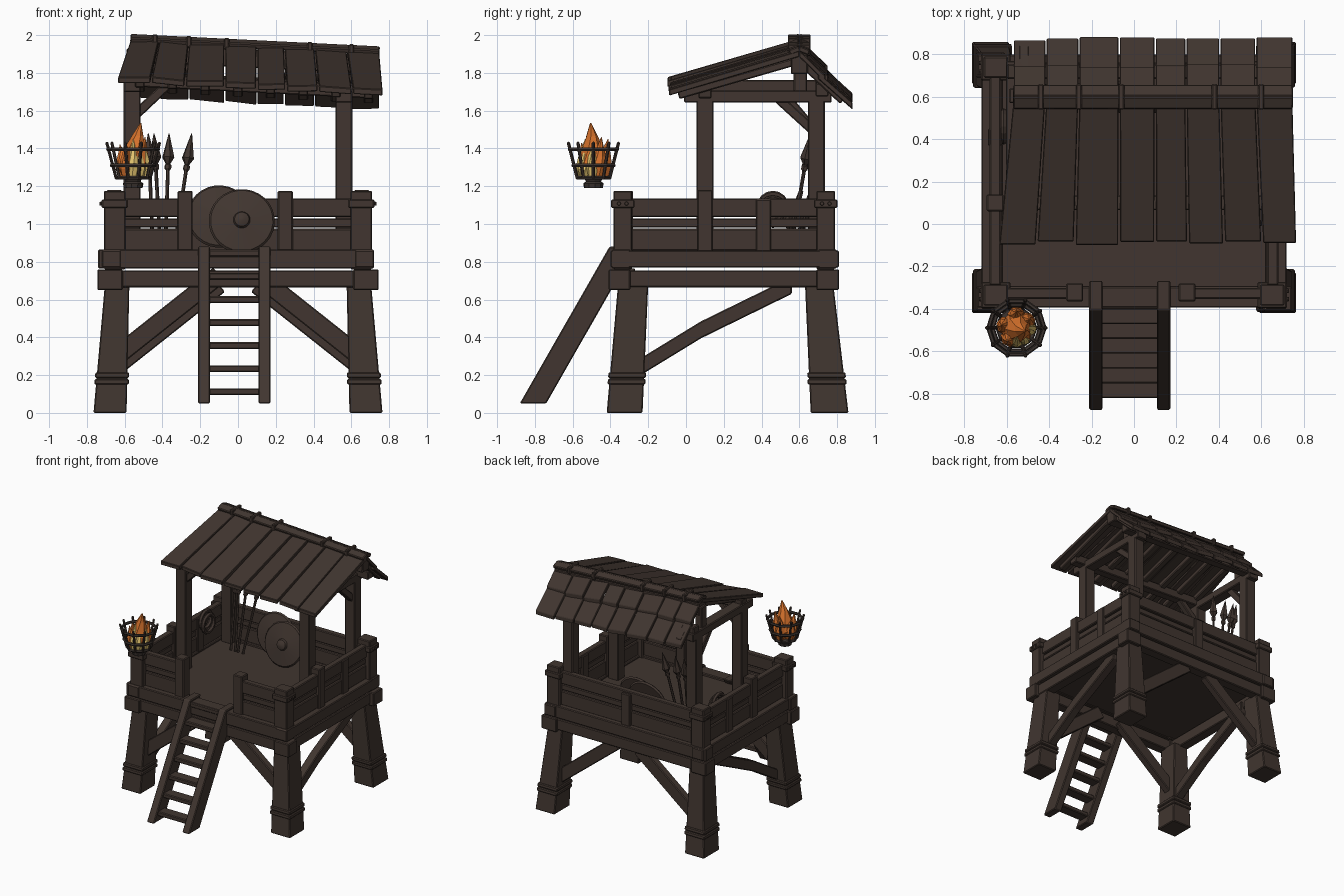
import bpy, bmesh, math, random
from mathutils import Vector

random.seed(4)
if "Cube" in bpy.data.objects:
    bpy.data.objects.remove(bpy.data.objects["Cube"], do_unlink=True)


def material(name, rgb):
    m = bpy.data.materials.new(name)
    m.use_nodes = True
    m.diffuse_color = (*rgb, 1)
    m.node_tree.nodes["Principled BSDF"].inputs["Base Color"].default_value = (*rgb, 1)
    return m


WOOD = material("dark_wood", (0.052, 0.036, 0.029))
IRON = material("dark_iron", (0.045, 0.034, 0.029))
ORANGE = material("flame_orange", (0.68, 0.17, 0.025))
YELLOW = material("flame_yellow", (0.78, 0.56, 0.16))


def loft(name, rings, mat=WOOD, bevel=0.006, smooth=False):
    """Skin a stack of equal-sized point rings and cap both ends."""
    bm = bmesh.new()
    loops = [[bm.verts.new(p) for p in r] for r in rings]
    n = len(loops[0])
    for a, b in zip(loops, loops[1:]):
        for i in range(n):
            j = (i + 1) % n
            bm.faces.new((a[i], a[j], b[j], b[i]))
    bm.faces.new(loops[0])
    bm.faces.new(loops[-1])
    bmesh.ops.recalc_face_normals(bm, faces=bm.faces)
    me = bpy.data.meshes.new(name)
    bm.to_mesh(me)
    bm.free()
    me.materials.append(mat)
    ob = bpy.data.objects.new(name, me)
    bpy.context.collection.objects.link(ob)
    if bevel:
        mod = ob.modifiers.new("worn_edges", "BEVEL")
        mod.width, mod.segments = bevel, 1
    if smooth:
        me.shade_smooth()
        me.set_sharp_from_angle(angle=math.radians(40))
    return ob


def rect(x0, x1, y0, y1, z):
    return [(x0, y0, z), (x1, y0, z), (x1, y1, z), (x0, y1, z)]


def box(name, x0, x1, y0, y1, z0, z1):
    return loft(name, [rect(x0, x1, y0, y1, z0), rect(x0, x1, y0, y1, z1)])


def beam(name, a, b, width, depth, side=(1, 0, 0)):
    """Square timber from a to b; width runs along the side direction."""
    a, b, s = Vector(a), Vector(b), Vector(side)
    d = (b - a).normalized()
    s = (s - d * s.dot(d)).normalized() * width / 2
    t = d.cross(s).normalized() * depth / 2
    return loft(name, [[p - s - t, p + s - t, p + s + t, p - s + t] for p in (a, b)])


def lathe(name, start, axis, profile, n=12, mat=WOOD, smooth=True):
    """Round part along an axis from (radius, distance) pairs."""
    ax = Vector(axis).normalized()
    u = ax.orthogonal().normalized()
    v = ax.cross(u)
    ang = [i * math.tau / n for i in range(n)]
    rings = [[Vector(start) + ax * h + (u * math.cos(t) + v * math.sin(t)) * r for t in ang]
             for r, h in profile]
    return loft(name, rings, mat, 0, smooth)


def torus(name, centre, major, minor, mat, rot=(0, 0, 0), n=16):
    bpy.ops.mesh.primitive_torus_add(location=centre, rotation=rot, major_radius=major,
                                     minor_radius=minor, major_segments=n, minor_segments=6)
    bpy.context.object.name = name
    bpy.context.object.data.materials.append(mat)


# Splayed legs with rope bindings, corner posts and beam-end blocks
for sx, lx in ((-1, "right"), (1, "left")):
    for front in (True, False):
        nm = ("front_" if front else "back_") + lx
        yb, yt = ((-0.42, -0.23), (-0.36, -0.2)) if front else ((0.66, 0.86), (0.63, 0.78))

        def leg_ring(z, g=0.0):
            k = z / 0.68
            xs = sorted((sx * (0.765 - 0.06 * k + g), sx * (0.59 - 0.015 * k - g)))
            return rect(*xs, yb[0] + (yt[0] - yb[0]) * k - g, yb[1] + (yt[1] - yb[1]) * k + g, z)
        loft(nm + "_leg", [leg_ring(0), leg_ring(0.68)])
        for z in (0.15, 0.185):
            loft(nm + "_leg_binding", [leg_ring(z, 0.009), leg_ring(z + 0.03, 0.009)])
        x0, x1 = sorted((sx * 0.595, sx * 0.71))
        y0, y1 = (-0.385, -0.285) if front else (0.69, 0.79)
        box(nm + "_corner_post", x0, x1, y0, y1, 0.76, 1.175)
        box(nm + "_post_band", x0 - 0.012, x1 + 0.012, y0 - 0.012, y1 + 0.012, 1.085, 1.13)
        for off in (0.03, 0.07):
            lathe(nm + "_peg", (sx * 0.71, y0 + off, 1.108), (sx, 0, 0), [(0.013, 0), (0.009, 0.022)], 8)
        x0, x1 = sorted((sx * 0.61, sx * 0.745))
        y0, y1 = (-0.41, -0.295) if front else (0.69, 0.81)
        box(nm + "_beam_end", x0, x1, y0, y1, 0.65, 0.76)

# Platform frame: two courses of beams and the deck
for y, nm in ((-0.345, "front"), (0.75, "back")):
    box(nm + "_lower_beam", -0.72, 0.72, y - 0.042, y + 0.042, 0.665, 0.755)
    box(nm + "_upper_beam", -0.74, 0.72, y - 0.05, y + 0.05, 0.765, 0.865)
for sx, nm in ((-1, "right"), (1, "left")):
    x = sx * 0.67
    box(nm + "_lower_beam", x - 0.042, x + 0.042, -0.38, 0.79, 0.665, 0.755)
    box(nm + "_upper_beam", x - 0.05, x + 0.05, -0.4, 0.81, 0.77, 0.86)
box("deck", -0.65, 0.65, -0.33, 0.74, 0.77, 0.845)

# Diagonal braces: an inverted V front and back, one long brace each side
for y, nm in ((-0.3, "front"), (0.74, "back")):
    for sx in (-1, 1):
        drop = 0 if nm == "front" else 0.05
        beam(nm + "_brace", (sx * 0.63, y, 0.31 - drop), (sx * 0.1, y, 0.73 - drop), 0.06, 0.1, (0, 1, 0))
for sx in (-1, 1):
    x = sx * 0.64
    path = [(-0.28, 0.215), (0.08, 0.435), (0.56, 0.67)]
    loft("side_brace", [[(x - 0.035, y, z - 0.04), (x + 0.035, y, z - 0.04),
                         (x + 0.035, y, z + 0.05), (x - 0.035, y, z + 0.05)] for y, z in path])


# Plank walls
def wall(name, x0, x1, y0, y1):
    for z0, z1, g in ((0.86, 0.975, 0), (0.982, 1.03, -0.006), (1.036, 1.135, 0.004)):
        dx, dy = (g, 0) if x1 - x0 < y1 - y0 else (0, g)
        box(name, x0 - dx, x1 + dx, y0 - dy, y1 + dy, z0, z1)


wall("front_right_wall_plank", -0.61, -0.29, -0.35, -0.305)
wall("front_left_wall_plank", 0.27, 0.61, -0.35, -0.305)
wall("back_wall_plank", -0.61, 0.61, 0.715, 0.76)
box("front_right_gate_post", -0.32, -0.24, -0.365, -0.28, 0.85, 1.175)
box("front_left_gate_post", 0.21, 0.29, -0.365, -0.28, 0.85, 1.175)
box("back_wall_post", -0.04, 0.04, 0.74, 0.785, 0.85, 1.12)
for sx in (-1, 1):
    x = sx * 0.655
    wall("side_wall_plank", x - 0.022, x + 0.022, -0.29, 0.7)
    box("side_wall_post", x - 0.04, x + 0.04, 0.06, 0.14, 0.85, 1.18)
    box("side_wall_short_post", x - 0.035, x + 0.035, 0.37, 0.45, 0.85, 1.13)

# Ladder with flat treads
foot, head = Vector((0, -0.81, 0.05)), Vector((0, -0.335, 0.88))
for x in (-0.18, 0.14):
    off = Vector((x, 0, 0))
    rail = []
    for p in (foot, head):
        c = p + off
        rail.append(rect(c.x - 0.032, c.x + 0.032, c.y - 0.07, c.y + 0.07, c.z))
    loft("ladder_rail", rail)
for i in range(7):
    p = foot.lerp(head, 0.07 + i * 0.147)
    box("ladder_tread", -0.16, 0.12, p.y - 0.045, p.y + 0.045, p.z - 0.014, p.z + 0.022)


# Roof structure; everything above the posts slopes gently down toward +x
def tilt(x, z):
    return z - 0.05 * x


for x in (-0.56, 0.56):
    for y in (0.1, 0.69):
        box("roof_post", x - 0.045, x + 0.045, y - 0.045, y + 0.045, 0.84, tilt(x, 1.7))
    box("roof_tie_beam", x - 0.045, x + 0.045, -0.01, 0.77, tilt(x, 1.67), tilt(x, 1.735))
    beam("tie_brace", (x, 0.69, 1.48), (x, 0.49, tilt(x, 1.69)), 0.05, 0.05)
    box("king_post", x - 0.03, x + 0.03, 0.57, 0.64, tilt(x, 1.7), tilt(x, 1.9))
beam("post_brace", (-0.55, 0.1, 1.57), (-0.36, 0.1, 1.75), 0.05, 0.05, (0, 1, 0))
for y, z, nm in ((0.1, 1.735, "front"), (0.72, 1.745, "back")):
    beam(nm + "_roof_plate", (-0.6, y, tilt(-0.6, z)), (0.7, y, tilt(0.7, z)), 0.07, 0.07, (0, 1, 0))
beam("ridge_beam", (-0.57, 0.6, tilt(-0.57, 1.88)), (0.74, 0.6, tilt(0.74, 1.88)), 0.09, 0.1, (0, 1, 0))
for i in range(8):
    x = -0.52 + i * 0.173
    beam("front_rafter", (x, 0.6, tilt(x, 1.9)), (x, -0.04, tilt(x, 1.715)), 0.05, 0.04)
    beam("back_rafter", (x, 0.6, tilt(x, 1.9)), (x, 0.83, tilt(x, 1.685)), 0.05, 0.04)

# Roof planks, flaring slightly toward the front eave
top_x = [-0.57, -0.415, -0.26, -0.07, 0.1, 0.245, 0.405, 0.575, 0.75]
low_x = [-0.64, -0.46, -0.28, -0.07, 0.1, 0.255, 0.425, 0.605, 0.77]


def roof_plank(name, xs_top, xs_low, top, low, thick):
    lift = random.uniform(-0.006, 0.008)
    rings = []
    for (a, b), (y, z) in ((xs_top, top), (xs_low, low)):
        za, zb = tilt(a, z) + lift, tilt(b, z) - lift
        rings.append([(a, y, za - thick), (b, y, zb - thick), (b, y, zb), (a, y, za)])
    loft(name, rings, bevel=0.004)


for i in range(8):
    t, l = (top_x[i] + 0.003, top_x[i + 1] - 0.003), (low_x[i] + 0.005, low_x[i + 1] - 0.005)
    roof_plank("front_roof_plank", t, l, (0.6, 1.955), (-0.09 + random.uniform(-0.012, 0.01), 1.75), 0.032)
    roof_plank("back_upper_roof_plank", t, t, (0.6, 1.955), (0.745 + random.uniform(-0.01, 0.01), 1.82), 0.035)
    roof_plank("back_lower_roof_plank", t, t, (0.7, 1.835), (0.875 + random.uniform(-0.01, 0.01), 1.675), 0.035)

# Ridge cap with rope lashings
for y, sy in ((0.575, -1), (0.625, 1)):
    z = 1.955
    beam("ridge_cap_board", (-0.57, y, tilt(-0.57, z)), (0.75, y, tilt(0.75, z)), 0.06, 0.03, (0, 1, -0.4 * sy))
for x in (-0.44, -0.26, -0.06, 0.38, 0.6):
    box("ridge_lashing", x - 0.014, x + 0.014, 0.54, 0.66, tilt(x, 1.92), tilt(x, 1.982))

# Spears leaning on the back wall
for x0, x1 in ((-0.45, -0.475), (-0.41, -0.445), (-0.385, -0.365), (-0.34, -0.245)):
    a, b = Vector((x0, 0.55, 0.85)), Vector((x1, 0.66, 1.48))
    lathe("spear", a, b - a, [(0.01, 0), (0.01, 0.44), (0.018, 0.45), (0.018, 0.47), (0.012, 0.475),
                              (0.033, 0.51), (0.002, (b - a).length)], 6, smooth=False)

# Round shields with bosses
for x, y, z, r in ((0.02, 0.57, 1.015, 0.175), (-0.1, 0.635, 1.04, 0.17)):
    lathe("shield", (x, y, z), (0, -1, 0.25), [(r - 0.01, -0.012), (r, 0), (r - 0.01, 0.012), (0.045, 0.028),
                                            (0.038, 0.045), (0.012, 0.058)], 28)

# Rope coil hung inside the wall
for dx in (0, 0.025):
    torus("rope_coil", (-0.615 + dx, 0.46, 1.09 - dx), 0.07, 0.016, WOOD, (0, math.pi / 2, 0))

# Fire basket
cx, cy = -0.555, -0.49
for z, r in ((1.395, 0.132), (1.31, 0.113), (1.245, 0.088)):
    torus("basket_ring", (cx, cy, z), r, 0.011, IRON, n=10)
for i in range(10):
    t = math.tau * i / 10
    c, s = math.cos(t), math.sin(t)
    beam("basket_rib", (cx + c * 0.088, cy + s * 0.088, 1.235), (cx + c * 0.141, cy + s * 0.141, 1.435),
         0.018, 0.016, (-s, c, 0))
lathe("basket_base", (cx, cy, 1.19), (0, 0, 1), [(0.05, 0), (0.055, 0.025), (0.04, 0.035), (0.045, 0.045),
                                              (0.09, 0.05), (0.09, 0.065)], 10, IRON, False)


# Flames: curling tapered tongues
def tongue(name, x, y, r, z0, z1, lean, mat):
    rings = []
    for k, w in ((0, 0.7), (0.22, 1), (0.5, 0.75), (0.75, 0.4), (1, 0.04)):
        px, py = cx + x + lean[0] * k * k, cy + y + lean[1] * k * k
        rings.append([(px + r * w * math.cos(math.tau * i / 7 + k), py + r * w * math.sin(math.tau * i / 7 + k),
                       z0 + (z1 - z0) * k) for i in range(7)])
    loft(name, rings, mat, 0)


tongue("main_flame", 0, 0, 0.08, 1.255, 1.535, (0.04, -0.015), ORANGE)
for x, y, z in ((-0.05, 0.01, 1.42), (0.045, 0.03, 1.46), (0.0, 0.055, 1.45), (-0.03, -0.045, 1.43)):
    tongue("side_flame", x, y, 0.045, 1.255, z, (x * 0.4, y * 0.4), ORANGE)
for x, y, z in ((0.0, -0.062, 1.45), (0.064, -0.005, 1.45), (0.035, -0.05, 1.42)):
    tongue("inner_flame", x, y, 0.033, 1.255, z, (-x * 0.3, -y * 0.3), YELLOW)
